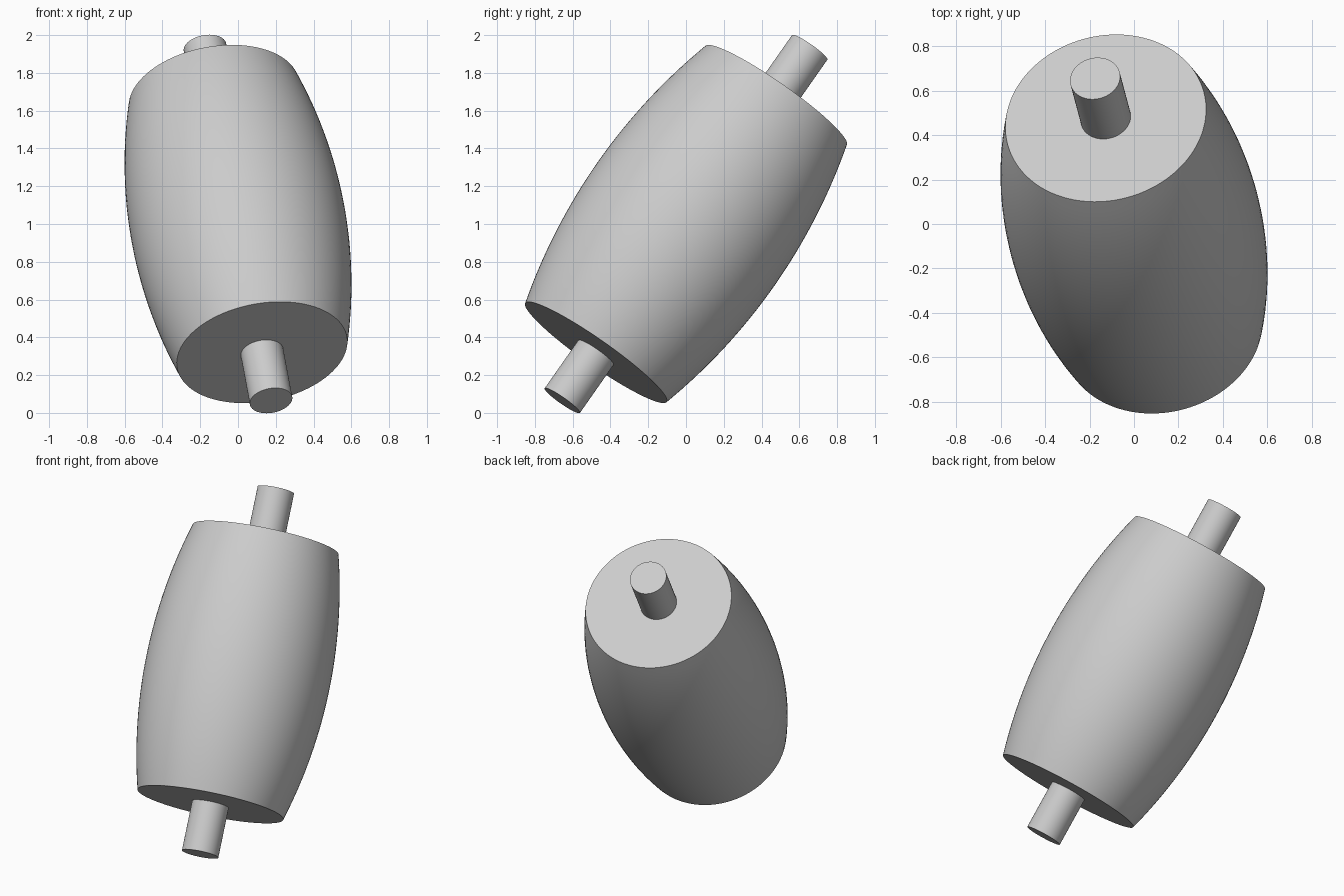
import bpy
import math
from mathutils import Vector, Matrix

cube = bpy.data.objects.get("Cube")
if cube:
    bpy.data.objects.remove(cube, do_unlink=True)

# Single plain grey
grey = bpy.data.materials.new("plain_grey")
grey.use_nodes = True
colour = (0.6, 0.6, 0.6, 1)
grey.diffuse_color = colour
grey.node_tree.nodes["Principled BSDF"].inputs["Base Color"].default_value = colour

# Tilted roller axis through the middle of the model
CENTRE = Vector((0, 0, 1))
axis = Vector((-0.175, 0.655, 0.935)).normalized()
tilt = Matrix.Translation(CENTRE) @ axis.to_track_quat('Z', 'Y').to_matrix().to_4x4()

HALF_DRUM, HALF_SHAFT = 0.84, 1.155
END_RADIUS, MID_RADIUS, SHAFT_RADIUS = 0.457, 0.571, 0.114


def turned(name, profile, sides):
    """Closed solid of revolution around the roller axis from (radius, height) pairs."""
    verts = [(r * math.cos(math.tau * i / sides), r * math.sin(math.tau * i / sides), h)
             for r, h in profile for i in range(sides)]
    faces = [(k * sides + i, k * sides + (i + 1) % sides,
              (k + 1) * sides + (i + 1) % sides, (k + 1) * sides + i)
             for k in range(len(profile) - 1) for i in range(sides)]
    faces.append(tuple(reversed(range(sides))))
    faces.append(tuple(range(len(verts) - sides, len(verts))))
    mesh = bpy.data.meshes.new(name)
    mesh.from_pydata(verts, [], faces)
    mesh.materials.append(grey)
    obj = bpy.data.objects.new(name, mesh)
    obj.matrix_world = tilt
    bpy.context.collection.objects.link(obj)
    bpy.ops.object.select_all(action='DESELECT')
    obj.select_set(True)
    bpy.context.view_layer.objects.active = obj
    bpy.ops.object.shade_smooth_by_angle(angle=math.radians(30))
    return obj


# Barrel drum: its side is a circular arc bulging at the middle
bulge = MID_RADIUS - END_RADIUS
arc = (HALF_DRUM ** 2 + bulge ** 2) / (2 * bulge)
STEPS = 32
heights = [HALF_DRUM * (2 * k / STEPS - 1) for k in range(STEPS + 1)]
turned("drum", [(MID_RADIUS - arc + math.sqrt(arc ** 2 - h ** 2), h) for h in heights], 96)

# Shaft stubs, one at each end, starting just inside the drum
for name, low, high in (("upper_shaft", HALF_DRUM - 0.02, HALF_SHAFT),
                        ("lower_shaft", -HALF_SHAFT, 0.02 - HALF_DRUM)):
    turned(name, [(SHAFT_RADIUS, low), (SHAFT_RADIUS, high)], 64)
